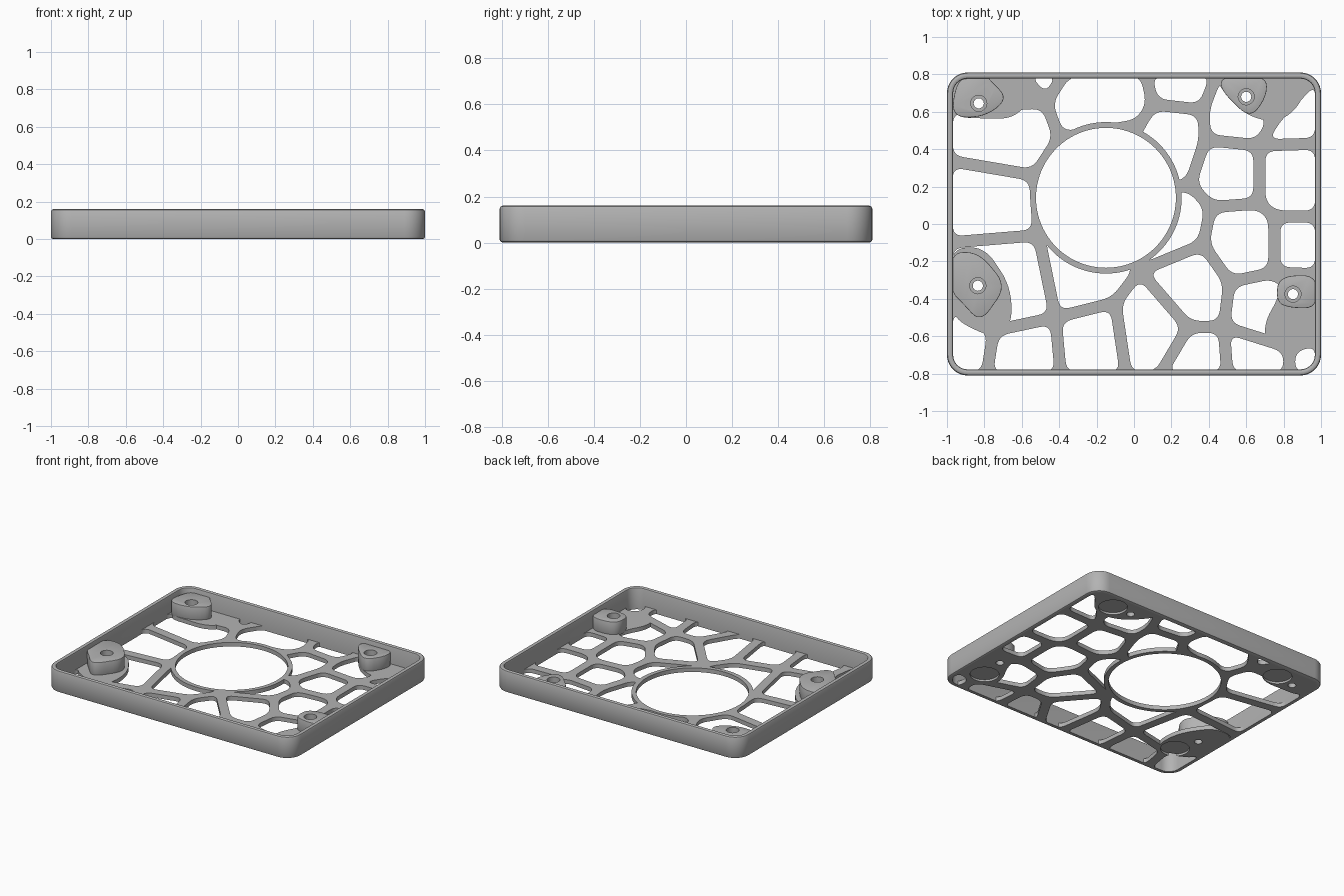
import bpy, bmesh
from math import cos, sin, pi, radians
from mathutils import Vector

cube = bpy.data.objects.get("Cube")
if cube:
    bpy.data.objects.remove(cube, do_unlink=True)

HX, HY, HEIGHT, FLOOR, BOSS_TOP = 1.0, 0.81, 0.16, 0.03, 0.123
CENTRE = (-0.15, 0.14)

grey = bpy.data.materials.new("plain grey")
grey.use_nodes = True
grey.diffuse_color = (0.45, 0.45, 0.45, 1)
grey.node_tree.nodes["Principled BSDF"].inputs["Base Color"].default_value = grey.diffuse_color


def solid(name, stacks, ring=False):
    """One object made of lofted stacks of (x, y, z) loops, capped or closed into a ring."""
    bm = bmesh.new()
    for stack in stacks:
        loops = [[bm.verts.new(p) for p in loop] for loop in stack]
        pairs = list(zip(loops, loops[1:]))
        if ring:
            pairs.append((loops[-1], loops[0]))
        else:
            bm.faces.new(loops[0][::-1])
            bm.faces.new(loops[-1])
        for low, high in pairs:
            for i in range(len(low)):
                bm.faces.new((low[i - 1], low[i], high[i], high[i - 1]))
    bmesh.ops.recalc_face_normals(bm, faces=bm.faces)
    mesh = bpy.data.meshes.new(name)
    bm.to_mesh(mesh)
    bm.free()
    mesh.materials.append(grey)
    obj = bpy.data.objects.new(name, mesh)
    bpy.context.collection.objects.link(obj)
    return obj


def at(loop, z):
    return [(p[0], p[1], z) for p in loop]


def circle(centre, r, n=32):
    return [(centre[0] + r * cos(2 * pi * i / n), centre[1] + r * sin(2 * pi * i / n)) for i in range(n)]


def rounded_rect(inset, n=8):
    r, loop = 0.11 - inset, []
    for k, (sx, sy) in enumerate(((1, 1), (-1, 1), (-1, -1), (1, -1))):
        for i in range(n + 1):
            a = (k + i / n) * pi / 2
            loop.append((sx * (HX - 0.11) + r * cos(a), sy * (HY - 0.11) + r * sin(a)))
    return loop


def rounded(points, radius, inset=0.0, n=6):
    """Polygon in hundredths, pulled inward and with its corners rounded."""
    pts = [Vector(p) / 100 for p in points]
    if sum(a.cross(b) for a, b in zip(pts, pts[1:] + pts[:1])) < 0:
        pts.reverse()
    count, moved, loop = len(pts), [], []
    for i, p in enumerate(pts):
        d0, d1 = (p - pts[i - 1]).normalized(), (pts[(i + 1) % count] - p).normalized()
        n0, n1 = Vector((-d0.y, d0.x)), Vector((-d1.y, d1.x))
        moved.append(p + (n0 + n1) * inset / (1 + n0.dot(n1)))
    for i, p in enumerate(moved):
        back, ahead = moved[i - 1] - p, moved[(i + 1) % count] - p
        s = p + back.normalized() * min(radius, back.length * 0.48)
        e = p + ahead.normalized() * min(radius, ahead.length * 0.48)
        for k in range(n + 1):
            t = k / n
            loop.append(s * (1 - t) ** 2 + p * 2 * t * (1 - t) + e * t * t)
    return loop


def prisms(name, loops, low, high):
    return solid(name, [[at(l, low), at(l, high)] for l in loops])


def bake(obj):
    dg = bpy.context.evaluated_depsgraph_get()
    old = obj.data
    obj.data = bpy.data.meshes.new_from_object(obj.evaluated_get(dg))
    obj.modifiers.clear()
    bpy.data.meshes.remove(old)


def subtract(obj, cutter):
    cutter.hide_render = True
    mod = obj.modifiers.new("cut", 'BOOLEAN')
    mod.operation, mod.solver, mod.object = 'DIFFERENCE', 'EXACT', cutter
    bake(obj)


# Rib junctions in hundredths: lower case inside, capitals on the wall
nodes = dict(
    a=(-47, 65), b=(-40, 46), c=(-15, 14), d=(-53, 26), e=(-51, -6), f=(-42, -50),
    g=(-10, -42), h=(3, -25), i=(29, -55), j=(48, -55), k=(51, -31), l=(75, -26),
    m=(41, 9), n=(30, 21), p=(37, -11), q=(67, 11), r=(67, 42), s=(75, 4),
    t=(37, 61), u=(10, 64), v=(38, 45), w=(3, 53), x=(-75, -57), y=(75, 56),
    z=(83, -66), o=(85, -35),
    A=(-36, 82), B=(-62, 82), C=(-100, 62), D=(-100, 34), E=(-100, -10), F=(-100, -42),
    G=(-100, -82), H=(-79, -82), I=(-39, -82), J=(-4, -82), K=(13, -82), L=(50, -82),
    M=(83, -82), N=(100, -82), O=(100, -61), P=(100, -27), Q=(100, 4), R=(100, 43),
    S=(100, 82), T=(45, 82), U=(6, 82))
cells = ("AabwuU BAa DdbaC DEed EefxF Fefx FxHG xfIH fgJI ghiKJ ijLK efghc hpkji hpmnc "
         "nvtuwc utTU vryTt rRSy nvrqm mqslkp rRQsq sQPl jkloz jzML zONM").split()
cells.remove("Fefx")

# Corner pads of the floor and the screw bosses standing on them
pads = [rounded(p, 0.1) for p in (
    [(-95, 77), (-98, 57), (-64, 56), (-55, 68), (-58, 80), (-80, 80)],
    [(43, 80), (48, 70), (60, 58), (76, 54), (88, 62), (95, 80)],
    [(-98, -13), (-80, -12), (-66, -33), (-65, -54), (-76, -61), (-98, -50)],
    [(98, -26), (79, -29), (77, -40), (70, -52), (70, -64), (85, -65), (98, -61)])]
bosses = [rounded(p, 0.09) for p in (
    [(-95, 76), (-98, 57), (-80, 57), (-67, 67), (-77, 77), (-78, 79), (-88, 79)],
    [(47, 79), (46, 72), (62, 56), (71, 68), (71, 79)],
    [(-98, -15), (-83, -15), (-68, -33), (-82, -53), (-92, -42), (-98, -36)],
    [(98, -27), (77, -28), (76, -42), (84, -45), (98, -45)])]
screws = [(-0.83, 0.645), (0.6, 0.68), (-0.835, -0.33), (0.85, -0.375)]
feet = [(-0.68, 0.674), (0.75, 0.676), (-0.775, -0.5), (0.83, -0.557)]

# Openings between the ribs, kept clear of the pads and the ring
openings = prisms("opening_cutter",
                  [rounded([nodes[k] for k in cell], 0.055, 0.032) for cell in cells], -0.1, 0.2)
pad_keep = prisms("pad_keeper", pads, -0.2, 0.3)
ring_keep = prisms("ring_keeper", [circle(CENTRE, 0.405, 96)], -0.2, 0.3)
subtract(openings, pad_keep)
subtract(openings, ring_keep)

# Stepped screw holes, large bore and foot recesses
holes = solid("screw_hole_cutter", [
    [at(circle(c, r), z) for r, z in ((0.027, -0.1), (0.027, 0.06), (0.043, 0.06), (0.043, 0.3))]
    for c in screws])
bore = prisms("bore_cutter", [circle(CENTRE, 0.374, 96)], -0.3, 0.4)
recesses = prisms("foot_recess_cutter", [circle(c, 0.097) for c in feet], -0.1, 0.015)

floor = prisms("web_floor", [rounded_rect(0.02)], 0, FLOOR)
for cutter in (openings, bore, recesses, holes):
    subtract(floor, cutter)

screw_bosses = prisms("screw_bosses", bosses, 0.02, BOSS_TOP)
bevel = screw_bosses.modifiers.new("soft edge", 'BEVEL')
bevel.width, bevel.segments, bevel.angle_limit = 0.008, 2, radians(60)
bake(screw_bosses)
subtract(screw_bosses, holes)

# Surrounding wall with rounded rims
profile = [(0.012, 0), (0.004, 0.004), (0, 0.012), (0, HEIGHT - 0.012), (0.004, HEIGHT - 0.004),
           (0.012, HEIGHT), (0.021, HEIGHT), (0.03, HEIGHT - 0.004), (0.033, HEIGHT - 0.012), (0.033, 0)]
wall = solid("outer_wall", [[at(rounded_rect(i), z) for i, z in profile]], ring=True)

for helper in (openings, pad_keep, ring_keep, holes, bore, recesses):
    bpy.data.objects.remove(helper, do_unlink=True)

for obj in (floor, screw_bosses, wall):
    bpy.ops.object.select_all(action='DESELECT')
    obj.select_set(True)
    bpy.context.view_layer.objects.active = obj
    bpy.ops.object.shade_smooth_by_angle(angle=radians(35))
